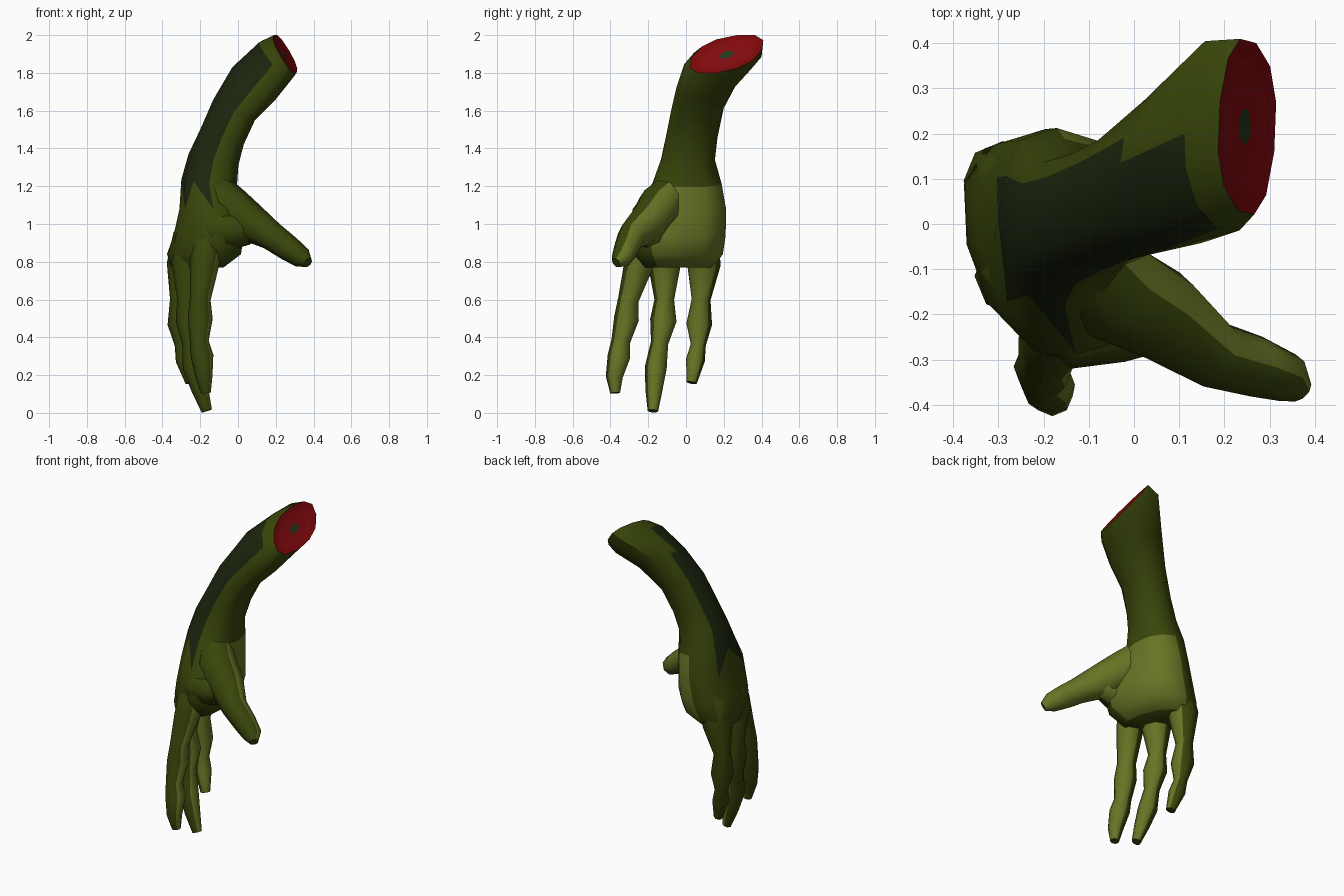
import bpy, bmesh, math
from mathutils import Vector

old = bpy.data.objects.get("Cube")
if old:
    bpy.data.objects.remove(old)


def material(name, rgb):
    m = bpy.data.materials.new(name)
    m.use_nodes = True
    m.diffuse_color = (*rgb, 1)
    m.node_tree.nodes["Principled BSDF"].inputs["Base Color"].default_value = (*rgb, 1)
    return m


MATS = [material("mid_green", (.04, .06, .003)),
        material("palm_green", (.135, .175, .018)),
        material("dark_green", (.011, .018, .004)),
        material("red_flesh", (.19, .002, .003)),
        material("deep_red", (.215, .003, .004)),
        material("bone_green", (.018, .036, .01))]
MID, PALM, DARK, RED, DEEP, BONE = range(6)


def finish(name, bm, angle):
    me = bpy.data.meshes.new(name)
    bm.to_mesh(me)
    bm.free()
    for m in MATS:
        me.materials.append(m)
    ob = bpy.data.objects.new(name, me)
    bpy.context.collection.objects.link(ob)
    bpy.ops.object.select_all(action='DESELECT')
    ob.select_set(True)
    bpy.context.view_layer.objects.active = ob
    bpy.ops.object.shade_smooth_by_angle(angle=math.radians(angle))


def ring(bm, c, u, v, n, power=1.0):
    """Closed loop of n vertices on a rounded section spanned by u and v."""
    def soft(a):
        return math.copysign(abs(a) ** power, a)
    c, u, v = Vector(c), Vector(u), Vector(v)
    return [bm.verts.new(c + u * soft(math.cos(k * math.tau / n))
                         + v * soft(math.sin(k * math.tau / n))) for k in range(n)]


def bridge(bm, a, b, mat=MID):
    n = len(a)
    for k in range(n):
        f = bm.faces.new((a[k], a[(k + 1) % n], b[(k + 1) % n], b[k]))
        f.material_index = mat


# Forearm and palm: centre, y-ward half axis, palm-ward half axis
SECTIONS = [
    ((.25, .215, 1.9), (.02, .185, .02), (.06, -.055, -.1)),
    ((.195, .195, 1.865), (.01, .205, .02), (.085, -.05, -.105)),
    ((.085, .115, 1.745), (0, .165, .02), (.115, -.02, -.085)),
    ((-.02, .06, 1.605), (0, .14, .01), (.11, 0, -.055)),
    ((-.085, .03, 1.46), (0, .137, 0), (.115, 0, -.04)),
    ((-.13, .01, 1.34), (0, .143, 0), (.132, 0, -.03)),
    ((-.153, .005, 1.215), (0, .183, 0), (.147, 0, -.02)),
    ((-.15, -.035, 1.08), (-.02, .247, 0), (.16, 0, 0)),
    ((-.155, -.05, .94), (-.04, .26, 0), (.185, 0, 0)),
    ((-.18, -.045, .84), (-.05, .24, 0), (.19, 0, 0)),
    ((-.215, -.045, .77), (-.05, .19, 0), (.125, 0, 0)),
]
N = 12
WRIST = 6
bm = bmesh.new()
rings = [ring(bm, *s, N, .85) for s in SECTIONS]
for r in rings[WRIST + 1:-1]:
    r[3].co.x -= .02  # crease between the two palm pads
# Draw in the rear edge of the dark patch near the severed end
for r, k in ((rings[1], 9), (rings[2], 10)):
    r[k].co = r[k].co.lerp(r[k - 1].co, .38)
for row in range(len(rings) - 1):
    a, b = rings[row], rings[row + 1]
    for k in range(N):
        j = (k + 1) % N
        back = 6 <= k <= 9
        if row == WRIST and back:
            # Jagged lower edge of the dark patch
            if k % 2:
                tip, low = (a[k], a[j], b[j]), (a[k], b[j], b[k])
            else:
                tip, low = (a[k], a[j], b[k]), (a[j], b[j], b[k])
            bm.faces.new(tip).material_index = DARK
            bm.faces.new(low).material_index = MID
            continue
        f = bm.faces.new((a[k], a[j], b[j], b[k]))
        if back and 1 <= row < WRIST and not (row == 1 and k == 9):
            f.material_index = DARK
        elif row >= WRIST and k <= 3:
            f.material_index = PALM
bm.faces.new(rings[-1])
bmesh.ops.recalc_face_normals(bm, faces=bm.faces[:])
finish("forearm_and_palm", bm, 45)

# Severed end: flesh rim, sunken flesh and bone
c, u, v = (Vector(s) for s in SECTIONS[0])
out = u.cross(v).normalized()
if out.x < 0:
    out = -out
bm = bmesh.new()
loops = [ring(bm, c + out * d, u * s, v * s, N, .85)
         for s, d in ((1, 0), (.76, -.006), (.2, -.006))]
bridge(bm, loops[0], loops[1], RED)
bridge(bm, loops[1], loops[2], DEEP)
bm.faces.new(loops[2]).material_index = BONE
bm.normal_update()
if sum(f.normal.dot(out) for f in bm.faces) < 0:
    bmesh.ops.reverse_faces(bm, faces=bm.faces[:])
finish("severed_end", bm, 20)


def digit(name, path, inner, limit, sides=8):
    """Jointed finger along (x, y, z, radius) points; inner is the palm direction."""
    bm = bmesh.new()
    pts = [Vector(p[:3]) for p in path]
    loops = []
    for i, p in enumerate(pts):
        t = (pts[min(i + 1, len(pts) - 1)] - pts[max(i - 1, 0)]).normalized()
        side = (Vector((0, 1, 0)) - t * t.y).normalized()
        r = path[i][3]
        loops.append(ring(bm, p, side * r, t.cross(side) * r, sides))
    for a, b in zip(loops, loops[1:]):
        bridge(bm, a, b)
    bm.faces.new(loops[0])
    bm.faces.new(loops[-1])
    bmesh.ops.recalc_face_normals(bm, faces=bm.faces[:])
    bm.normal_update()
    for f in bm.faces:
        if f.normal.dot(Vector(inner).normalized()) > limit:
            f.material_index = PALM
    finish(name, bm, 50)


digit("index_finger", [
    (-.15, -.15, 1.04, .05), (-.165, -.215, .9, .085), (-.18, -.255, .77, .076),
    (-.2, -.305, .6, .055), (-.2, -.315, .5, .066), (-.205, -.345, .38, .05),
    (-.19, -.355, .3, .06), (-.18, -.38, .19, .045), (-.17, -.375, .105, .026)],
    (.9, .35, 0), .35)
digit("middle_finger", [
    (-.2, -.08, 1.08, .05), (-.24, -.1, .93, .09), (-.265, -.115, .79, .088),
    (-.27, -.115, .6, .052), (-.26, -.12, .49, .07), (-.25, -.14, .37, .046),
    (-.235, -.16, .24, .058), (-.2, -.17, .12, .045), (-.165, -.175, .01, .028)],
    (.9, .35, 0), .35)
digit("outer_finger", [
    (-.2, .07, 1.08, .05), (-.255, .085, .93, .09), (-.29, .095, .78, .088),
    (-.31, .08, .6, .05), (-.305, .07, .47, .068), (-.295, .065, .36, .04),
    (-.28, .05, .28, .05), (-.25, .03, .16, .028)], (.9, -.35, 0), .35)
digit("thumb", [
    (-.13, -.05, 1.2, .09), (-.05, -.145, 1.09, .12), (.06, -.2, 1.01, .105),
    (.18, -.29, .935, .076), (.27, -.315, .87, .068), (.34, -.34, .82, .056),
    (.37, -.37, .795, .028)], (.3, 1, -.25), .22)
# Fold of skin between index knuckle and thumb
digit("thumb_web", [
    (-.2, -.19, .98, .06), (-.13, -.225, .97, .095), (-.03, -.205, .965, .1),
    (.06, -.205, .975, .085), (.12, -.24, .965, .045)], (.2, 1, -.1), .22)
